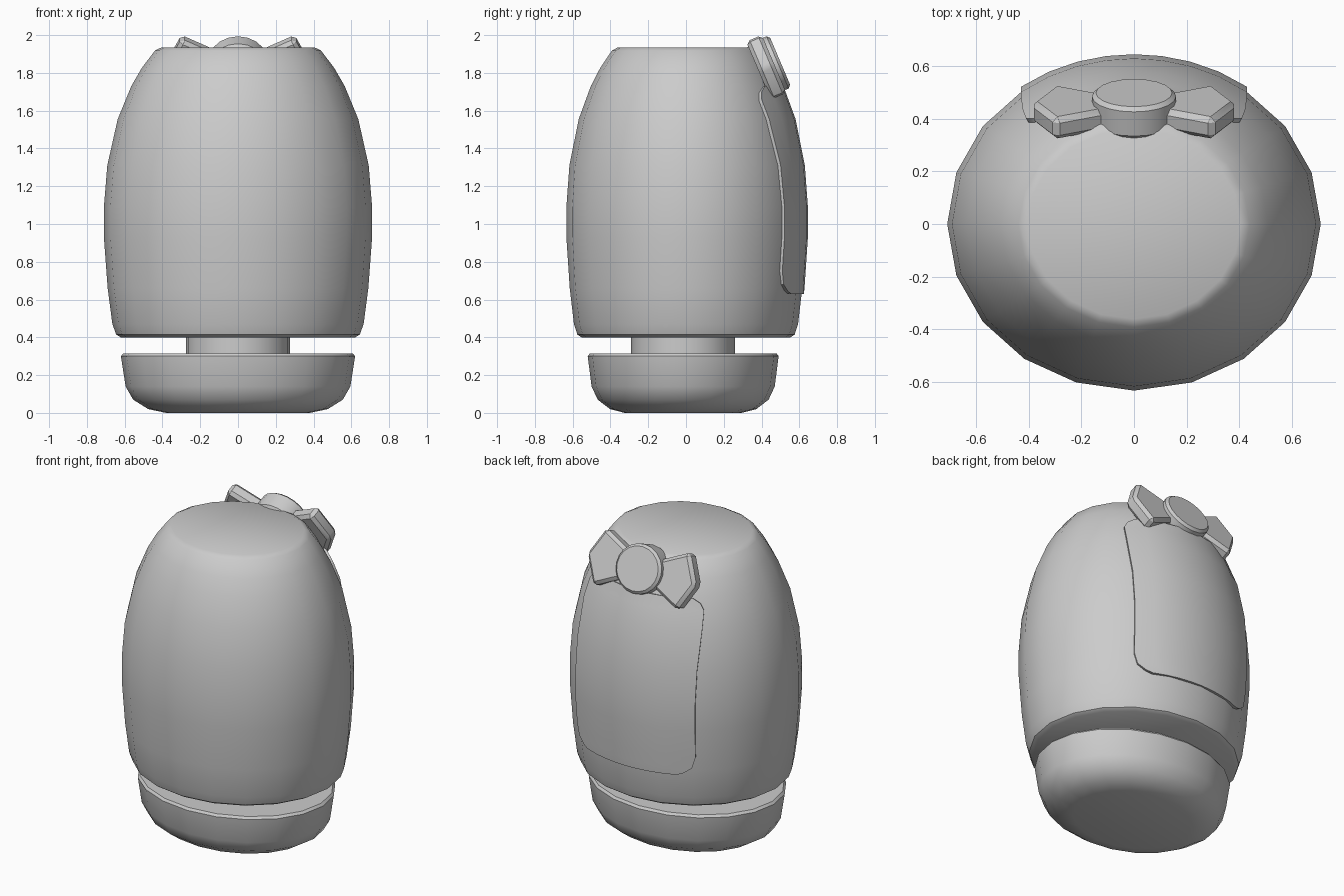
import bpy
from math import sin, cos, pi, sqrt, radians
from mathutils import Matrix, Vector

if "Cube" in bpy.data.objects:
    bpy.data.objects.remove(bpy.data.objects["Cube"])

SIDES = 20


def make(name, verts, faces, mods=(), angle=35):
    mesh = bpy.data.meshes.new(name)
    mesh.from_pydata(verts, [], faces)
    ob = bpy.data.objects.new(name, mesh)
    bpy.context.collection.objects.link(ob)
    for kind, props in mods:
        m = ob.modifiers.new(kind, kind)
        for k, v in props.items():
            setattr(m, k, v)
    bpy.ops.object.select_all(action='DESELECT')
    ob.select_set(True)
    bpy.context.view_layer.objects.active = ob
    if mods:
        bpy.ops.object.convert(target='MESH')
    bpy.ops.object.shade_smooth_by_angle(angle=radians(angle))
    return ob


def lathe(name, profile, ratio, yc=0.0):
    """Closed elliptical lathe; profile is (x radius, z) from bottom to top."""
    n = SIDES
    verts = [(r * cos(2 * pi * i / n), yc + r * ratio * sin(2 * pi * i / n), z)
             for r, z in profile for i in range(n)]
    faces = [(k * n + i, k * n + (i + 1) % n, (k + 1) * n + (i + 1) % n, (k + 1) * n + i)
             for k in range(len(profile) - 1) for i in range(n)]
    faces.append(tuple(reversed(range(n))))
    faces.append(tuple(range((len(profile) - 1) * n, len(profile) * n)))
    return make(name, verts, faces)


def prism(name, outline, d0, d1, frame, bevel):
    """Extrude an outline between two depths along the frame's normal."""
    n = len(outline)
    verts = [frame @ Vector((x, t, d)) for d in (d0, d1) for x, t in outline]
    faces = [tuple(reversed(range(n))), tuple(range(n, 2 * n))]
    faces += [(i, (i + 1) % n, n + (i + 1) % n, n + i) for i in range(n)]
    return make(name, verts, faces,
                [('BEVEL', dict(width=bevel, segments=1, limit_method='ANGLE',
                                angle_limit=radians(40)))], 30)


# Base, neck and main body
lathe("base", [(.38, 0), (.475, .02), (.555, .07), (.595, .14), (.62, .30), (.607, .315)], .815, -.015)
lathe("neck", [(.275, .28), (.275, .43)], 1.0, -.015)
BODY = [(.62, .40), (.645, .415), (.665, .47), (.69, .66), (.71, .93), (.71, 1.09),
        (.692, 1.31), (.637, 1.555), (.565, 1.73), (.51, 1.825), (.44, 1.918), (.405, 1.935)]
RATIO = .892
lathe("body", BODY, RATIO)


def body_y(x, z):
    for (r0, z0), (r1, z1) in zip(BODY, BODY[1:]):
        if z0 <= z <= z1:
            r = r0 + (r1 - r0) * (z - z0) / (z1 - z0)
            return RATIO * sqrt(max(r * r - x * x, 0))


# Back panel hugging the body
rows = [(.63, .32), (.645, .36), (.68, .405), (.75, .425), (.93, .43), (1.09, .43), (1.31, .43),
        (1.555, .425), (1.66, .41), (1.70, .385), (1.73, .34)]
COLS = 9
pv = []
for z, w in rows:
    for c in range(COLS):
        x = w * (2 * c / (COLS - 1) - 1)
        pv.append((x, body_y(x, z) + .012 + .03 * x * x, z))
pf = [(r * COLS + c, (r + 1) * COLS + c, (r + 1) * COLS + c + 1, r * COLS + c + 1)
      for r in range(len(rows) - 1) for c in range(COLS - 1)]
make("back_panel", pv, pf, [('SOLIDIFY', dict(thickness=.035, offset=-1))])

# Tilted bow: local x is sideways, y runs up the slope, z points outwards
tilt = radians(23)
up, out = Vector((0, -sin(tilt), cos(tilt))), Vector((0, cos(tilt), sin(tilt)))
# x axis is mirrored so the frame stays right-handed
frame = Matrix.Translation((0, .425, 1.83)) @ Matrix((Vector((-1, 0, 0)), up, out)).transposed().to_4x4()
wing = [(.05, -.055), (.30, -.175), (.39, 0), (.30, .175), (.05, .055)]
prism("bow_left", wing, -.045, .045, frame, .02)
prism("bow_right", [(-x, t) for x, t in reversed(wing)], -.045, .045, frame, .02)
knot = [(.16 * cos(2 * pi * i / SIDES), .15 * sin(2 * pi * i / SIDES)) for i in range(SIDES)]
prism("bow_knot", knot, -.05, .08, frame, .015)
